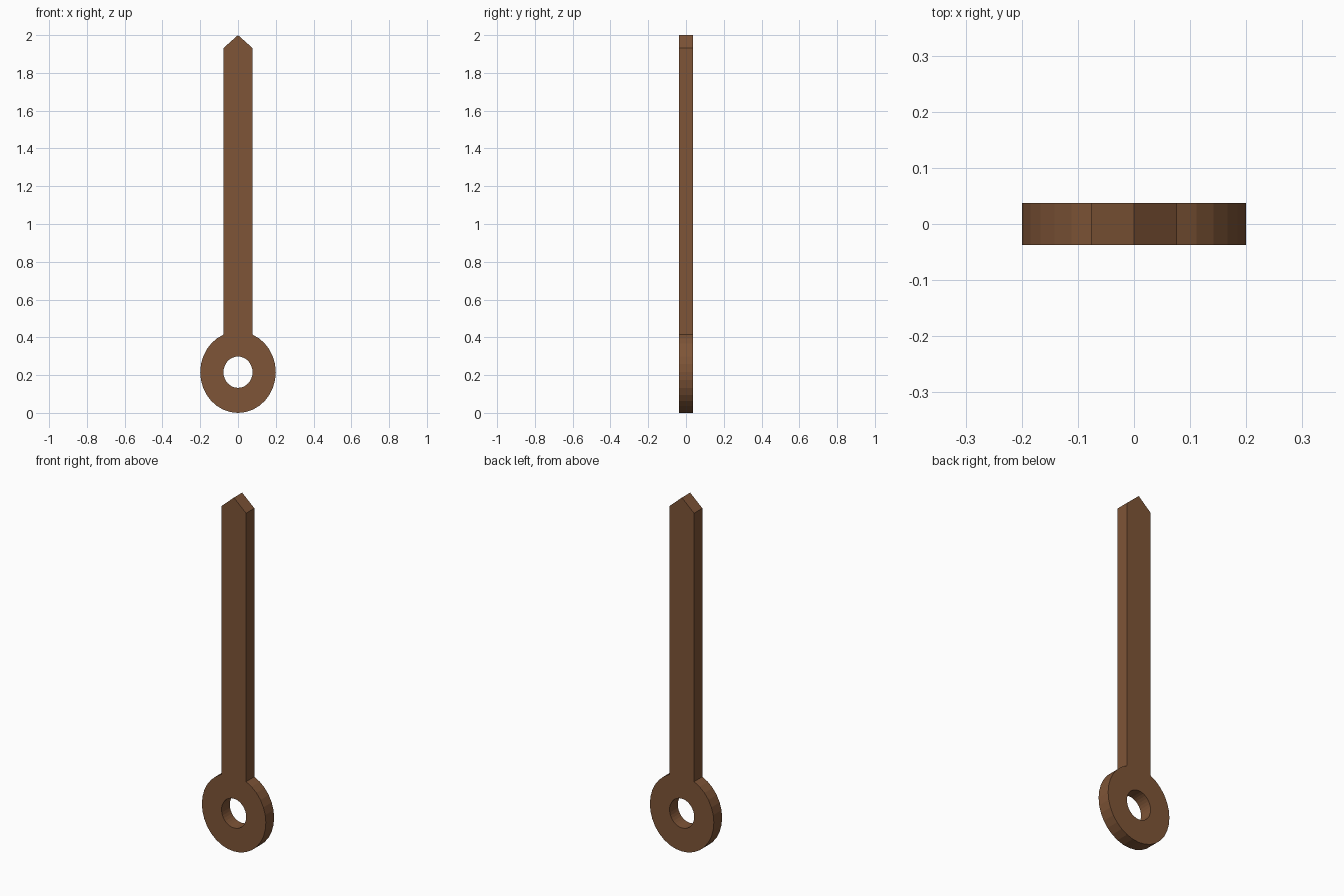
import bpy, bmesh, math

if "Cube" in bpy.data.objects:
    bpy.data.objects.remove(bpy.data.objects["Cube"])

SEG = 32
HALF = 0.037          # half thickness
CZ = 0.2155           # eye centre height

wood = bpy.data.materials.new("brown")
wood.diffuse_color = (0.21, 0.09, 0.038, 1)
wood.use_nodes = True
wood.node_tree.nodes["Principled BSDF"].inputs["Base Color"].default_value = wood.diffuse_color

bm = bmesh.new()


def ellipse(rx, rz):
    return [bm.verts.new((rx * math.cos(2 * math.pi * i / SEG), -HALF,
                          CZ + rz * math.sin(2 * math.pi * i / SEG)))
            for i in range(SEG)]


# Ring eye at the bottom
outer = ellipse(0.2, 0.2155)
inner = ellipse(0.077, 0.083)
for i in range(SEG):
    j = (i + 1) % SEG
    bm.faces.new((outer[i], outer[j], inner[j], inner[i]))

# Shaft with pointed tip, growing from the top arc of the ring
a, b = 6, 10
w = outer[a].co.x
tip = [bm.verts.new((x, -HALF, z)) for x, z in ((w, 1.932), (0, 2.0), (-w, 1.932))]
bm.faces.new([outer[a]] + tip + [outer[i] for i in range(b, a, -1)])

# Give the flat outline its thickness
res = bmesh.ops.extrude_face_region(bm, geom=bm.faces[:], use_keep_orig=True)
for v in res["geom"]:
    if isinstance(v, bmesh.types.BMVert):
        v.co.y = HALF
bmesh.ops.recalc_face_normals(bm, faces=bm.faces[:])

mesh = bpy.data.meshes.new("eye_pin")
bm.to_mesh(mesh)
bm.free()
mesh.materials.append(wood)
obj = bpy.data.objects.new("eye_pin", mesh)
bpy.context.collection.objects.link(obj)
